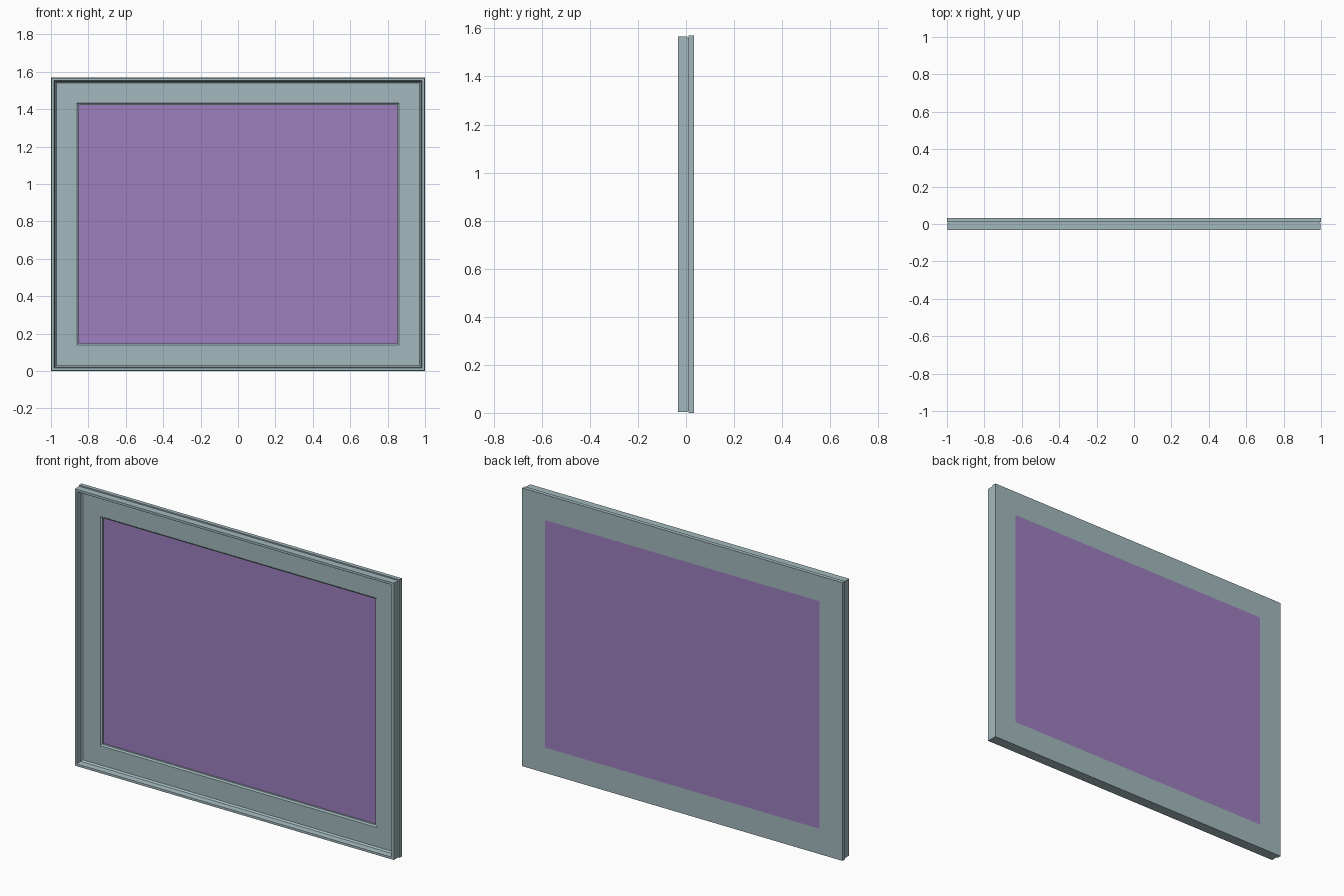
import bpy
import bmesh

if "Cube" in bpy.data.objects:
    bpy.data.objects.remove(bpy.data.objects["Cube"], do_unlink=True)

WIDTH, HEIGHT = 2.0, 1.57


def make_material(name, colour):
    mat = bpy.data.materials.new(name)
    mat.use_nodes = True
    mat.diffuse_color = colour
    mat.node_tree.nodes["Principled BSDF"].inputs["Base Color"].default_value = colour
    return mat


def rectangle(bm, inset, y):
    """Four corners of a rectangle set in from the outer edge."""
    x, low, high = WIDTH / 2 - inset, inset, HEIGHT - inset
    return [bm.verts.new((px, y, pz))
            for px, pz in ((-x, low), (x, low), (x, high), (-x, high))]


def sweep(name, profile, mat, closed):
    """Carry an (inset, y) profile round the rectangle with mitred corners."""
    bm = bmesh.new()
    rings = [rectangle(bm, inset, y) for inset, y in profile]
    pairs = list(zip(rings, rings[1:]))
    if closed:
        pairs.append((rings[-1], rings[0]))
    else:
        bm.faces.new(rings[0])
        bm.faces.new(rings[-1])
    for a, b in pairs:
        for i in range(4):
            j = (i + 1) % 4
            bm.faces.new((a[i], a[j], b[j], b[i]))
    bmesh.ops.recalc_face_normals(bm, faces=bm.faces[:])
    mesh = bpy.data.meshes.new(name)
    bm.to_mesh(mesh)
    bm.free()
    mesh.materials.append(mat)
    obj = bpy.data.objects.new(name, mesh)
    bpy.context.collection.objects.link(obj)
    return obj


frame_colour = make_material("grey_blue", (0.366, 0.485, 0.515, 1))
pane_colour = make_material("purple", (0.342, 0.216, 0.515, 1))

# Moulded frame: back flange, side groove, raised rim, sunken border, inner lip
frame_profile = [
    (0.000, 0.033), (0.000, 0.011), (0.009, 0.011), (0.009, 0.006),
    (0.004, 0.006), (0.004, -0.033), (0.017, -0.033), (0.019, -0.030),
    (0.021, -0.004), (0.029, 0.004), (0.138, 0.004), (0.142, 0.008),
    (0.147, 0.010), (0.147, 0.020), (0.143, 0.020), (0.143, 0.033),
]
sweep("frame", frame_profile, frame_colour, closed=True)

# Pane, flush with the back of the frame
sweep("pane", [(0.143, 0.020), (0.143, 0.033)], pane_colour, closed=False)
